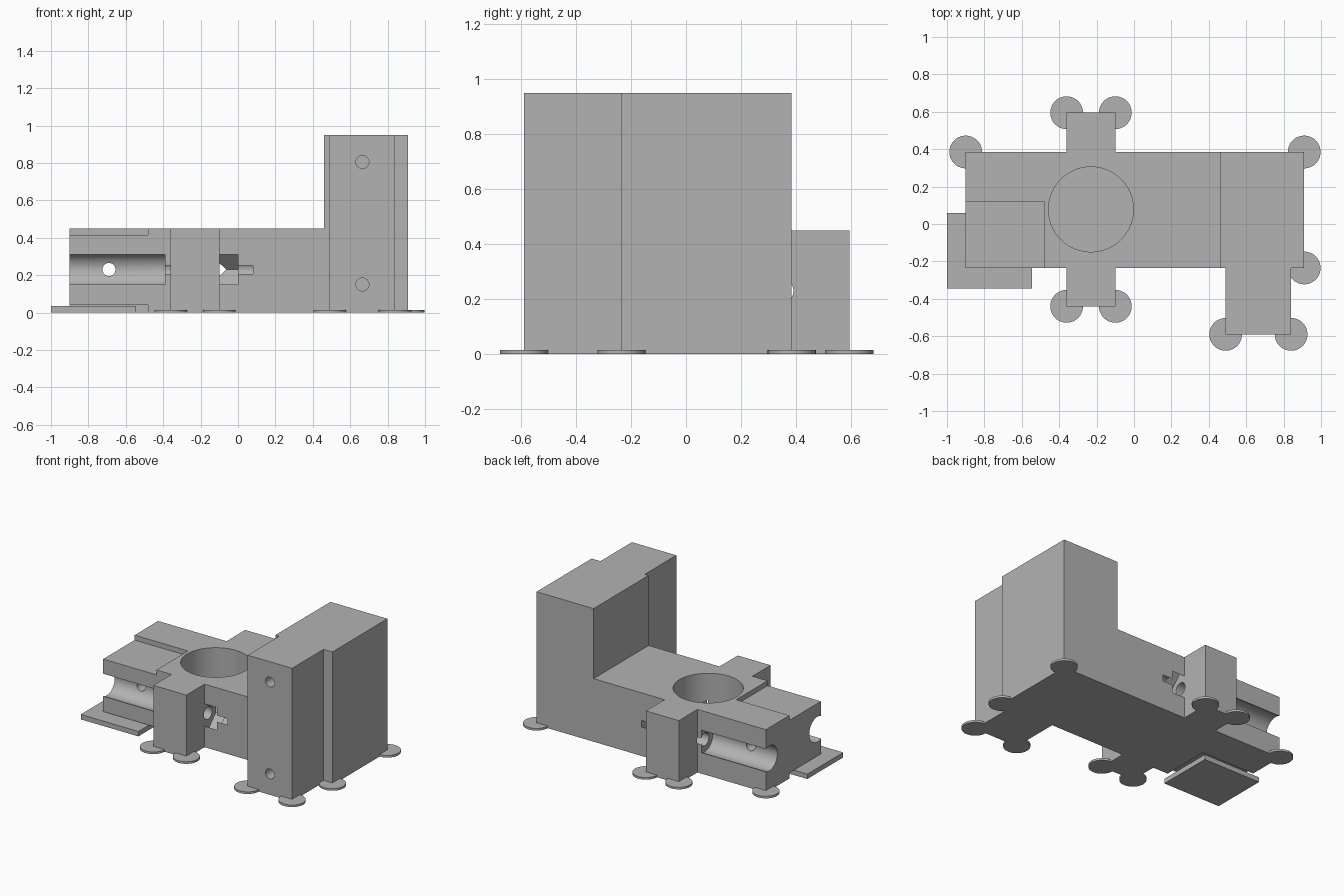
import bpy
import bmesh
from math import pi

cube = bpy.data.objects.get("Cube")
if cube:
    bpy.data.objects.remove(cube, do_unlink=True)

grey = bpy.data.materials.new("plain grey")
grey.use_nodes = True
grey.diffuse_color = (0.45, 0.45, 0.45, 1)
grey.node_tree.nodes["Principled BSDF"].inputs["Base Color"].default_value = grey.diffuse_color


def prism(name, outline, z0, z1):
    """Extrude an outline in x, y from z0 to z1."""
    bm = bmesh.new()
    face = bm.faces.new([bm.verts.new((x, y, z0)) for x, y in outline])
    top = bmesh.ops.extrude_face_region(bm, geom=[face])["geom"]
    bmesh.ops.translate(bm, vec=(0, 0, z1 - z0),
                        verts=[g for g in top if isinstance(g, bmesh.types.BMVert)])
    bmesh.ops.recalc_face_normals(bm, faces=bm.faces)
    mesh = bpy.data.meshes.new(name)
    bm.to_mesh(mesh)
    bm.free()
    mesh.materials.append(grey)
    obj = bpy.data.objects.new(name, mesh)
    bpy.context.collection.objects.link(obj)
    return obj


def box(name, x0, x1, y0, y1, z0, z1):
    return prism(name, [(x0, y0), (x1, y0), (x1, y1), (x0, y1)], z0, z1)


def rod(name, centre, radius, length, axis="Z", sides=48):
    rotation = {"X": (0, pi / 2, 0), "Y": (pi / 2, 0, 0), "Z": (0, 0, 0)}[axis]
    bpy.ops.mesh.primitive_cylinder_add(vertices=sides, radius=radius, depth=length,
                                        location=centre, rotation=rotation)
    obj = bpy.context.object
    obj.name = name
    obj.data.materials.append(grey)
    return obj


def combine(target, tool, operation="DIFFERENCE"):
    mod = target.modifiers.new("combine", "BOOLEAN")
    mod.operation = operation
    mod.solver = "EXACT"
    mod.object = tool
    bpy.context.view_layer.objects.active = target
    bpy.ops.object.modifier_apply(modifier=mod.name)
    bpy.data.objects.remove(tool, do_unlink=True)


# Low body with two side arms
FRONT, BACK = -0.235, 0.385
body = prism("body", [
    (-0.9, FRONT), (-0.36, FRONT), (-0.36, -0.44), (-0.1, -0.44), (-0.1, FRONT),
    (0.6, FRONT), (0.6, BACK), (-0.1, BACK), (-0.1, 0.595), (-0.36, 0.595),
    (-0.36, BACK), (-0.9, BACK)], 0, 0.45)

# Tall end block with its narrower front part
tower = prism("tower", [
    (0.46, FRONT), (0.49, FRONT), (0.49, -0.59), (0.84, -0.59), (0.84, FRONT),
    (0.91, FRONT), (0.91, BACK), (0.46, BACK)], 0, 0.95)
combine(body, tower, "UNION")

# Round well, and shallow recesses on the top and underside
combine(body, rod("well", (-0.23, 0.078, 0.36), 0.227, 0.6, sides=96))
combine(body, box("top_recess", -1.1, -0.48, -0.5, 0.12, 0.415, 0.6))
combine(body, box("lower_recess", -1.1, -0.48, -0.5, 0.12, -0.1, 0.04))

# Side channels, shaft bores and wheel pockets, the same on front and back
AXIS_Z = 0.23
for y in (FRONT + 0.04, BACK - 0.04):
    combine(body, rod("channel", (-0.69, y, AXIS_Z), 0.09, 0.6, "X"))
    combine(body, rod("shaft_bore", (-0.16, y, AXIS_Z), 0.046, 0.48, "X"))
    combine(body, rod("wheel_pocket", (-0.05, y, AXIS_Z), 0.12, 0.1, "X", 4))

# Cross hole through the channels and two holes in the tower front
combine(body, rod("cross_hole", (-0.69, 0.08, AXIS_Z), 0.035, 1, "Y", 32))
for z in (0.15, 0.805):
    combine(body, rod("tower_hole", (0.665, -0.55, z), 0.035, 0.3, "Y", 32))

# Loose cover plate in the lower recess
box("cover_plate", -1.0, -0.545, -0.345, 0.06, 0, 0.035)

# Thin round pads under the outer corners
corners = [(-0.9, BACK), (0.91, BACK), (0.91, FRONT), (0.84, -0.59), (0.49, -0.59)]
corners += [(x, y) for x in (-0.36, -0.1) for y in (-0.44, 0.595)]
pads = [rod("corner_pad", (x, y, 0.0075), 0.0875, 0.015) for x, y in corners]

# Smooth round walls, sharp edges
bpy.ops.object.select_all(action="DESELECT")
for obj in [body] + pads:
    obj.select_set(True)
bpy.context.view_layer.objects.active = body
bpy.ops.object.shade_smooth_by_angle(angle=pi / 6)
